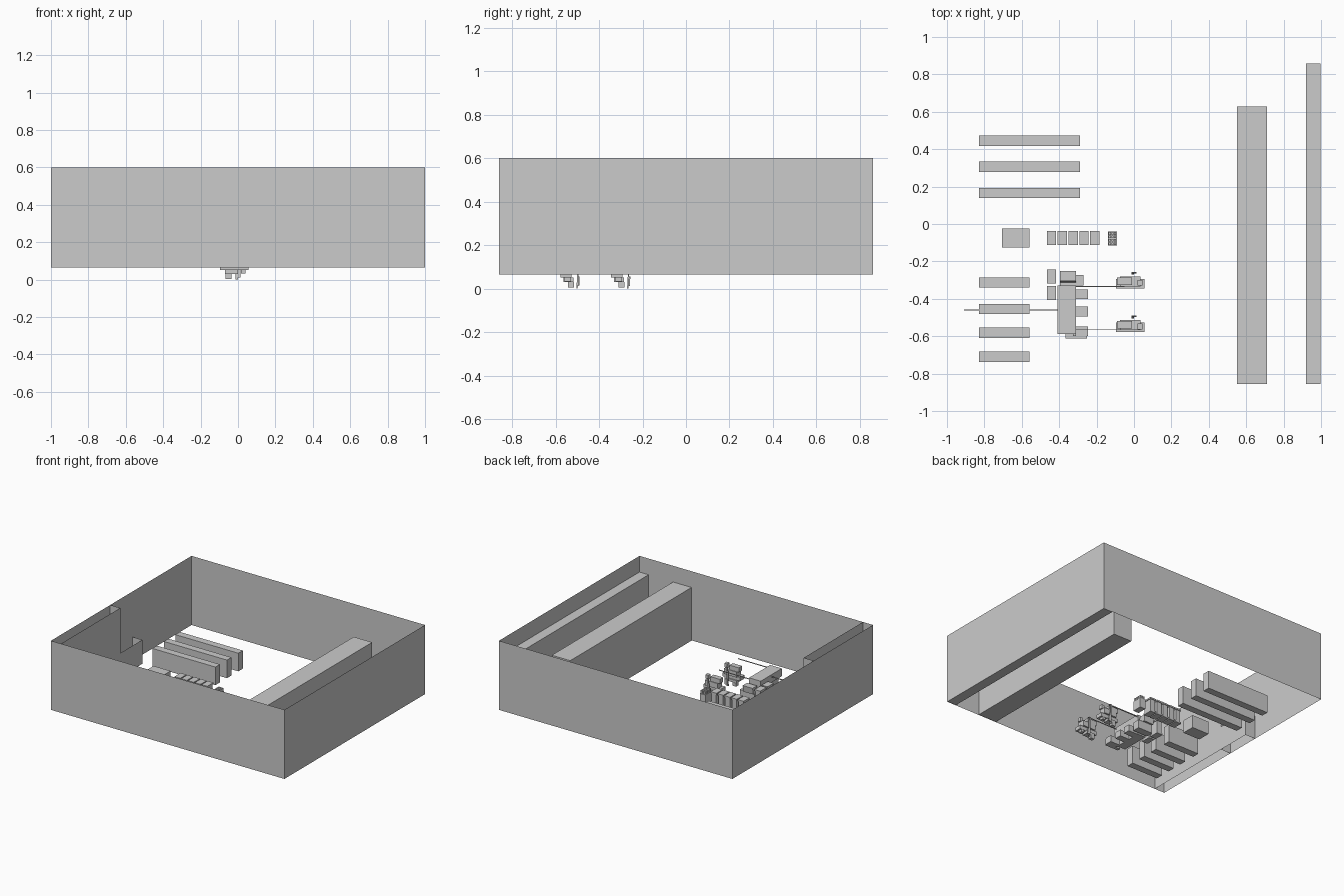
import bpy, bmesh

if "Cube" in bpy.data.objects:
    bpy.data.objects.remove(bpy.data.objects["Cube"])

FLOOR, TOP = 0.065, 0.60


def obj_from_bm(name, bm):
    mesh = bpy.data.meshes.new(name)
    bm.to_mesh(mesh)
    bm.free()
    ob = bpy.data.objects.new(name, mesh)
    bpy.context.collection.objects.link(ob)
    return ob


def box(name, x0, x1, y0, y1, z0, z1, tilt=0.0):
    bm = bmesh.new()
    bmesh.ops.create_cube(bm, size=1)
    for v in bm.verts:
        v.co.x = x0 + (x1 - x0) * (v.co.x + 0.5)
        v.co.y = y0 + (y1 - y0) * (v.co.y + 0.5)
        v.co.z = z0 + (z1 - z0) * (v.co.z + 0.5)
        v.co.y += tilt * (v.co.z - z0)
    return obj_from_bm(name, bm)


def sheet_wall(name, path, z0, z1, closed=False):
    """Thin sheet standing along a plan path."""
    bm = bmesh.new()
    lo = [bm.verts.new((x, y, z0)) for x, y in path]
    hi = [bm.verts.new((x, y, z1)) for x, y in path]
    n = len(path)
    for i in range(n if closed else n - 1):
        j = (i + 1) % n
        bm.faces.new((lo[i], lo[j], hi[j], hi[i]))
    return obj_from_bm(name, bm)


def cabinet(name, x0, y0, w=0.05, d=0.075, h=0.115):
    """Small cabinet with a plinth and a slightly inset body."""
    e = 0.005
    box(name + "_plinth", x0, x0 + w, y0, y0 + d, FLOOR, FLOOR + 0.012)
    box(name + "_body", x0 + e, x0 + w - e, y0 + e, y0 + d - e, FLOOR + 0.012, FLOOR + h - 0.012)
    box(name + "_lid", x0, x0 + w, y0, y0 + d, FLOOR + h - 0.012, FLOOR + h)


# Outer walls, open at top and bottom
sheet_wall("outer_walls", [(-1, -0.86), (1, -0.86), (1, 0.86), (-1, 0.86)], FLOOR, TOP, True)

# Inner lining of the left wall: tall part, then a low sill
sheet_wall("inner_left_wall", [(-0.914, -0.86), (-0.914, -0.135), (-1, -0.135)], FLOOR, TOP)
sheet_wall("inner_left_sill", [(-0.914, -0.135), (-0.914, 0.135), (-1, 0.135)], FLOOR, 0.25)

# Long units on the right
box("right_wall_unit", 0.92, 0.998, -0.856, 0.858, FLOOR, 0.477)
box("long_aisle_unit", 0.552, 0.71, -0.856, 0.628, FLOOR, 0.477)

# Shelf rows, back and front
for i, y in enumerate((0.138, 0.279, 0.418)):
    box(f"back_shelf_{i}", -0.83, -0.29, y, y + 0.055, FLOOR, 0.205)
for i, y in enumerate((-0.737, -0.609, -0.482, -0.34)):
    box(f"front_shelf_{i}", -0.83, -0.56, y, y + 0.055, FLOOR, 0.205)
box("square_stand", -0.706, -0.56, -0.125, -0.025, FLOOR, 0.165)

# Row of cabinets and the two beside the counter
for i in range(5):
    cabinet(f"cabinet_{i}", -0.466 + i * 0.058, -0.113)
for i, y in enumerate((-0.407, -0.318)):
    cabinet(f"side_cabinet_{i}", -0.466, y)

# Rack with small stacked trays
box("rack_base", -0.138, -0.091, -0.115, -0.04, FLOOR, FLOOR + 0.075)
for i in range(3):
    for j in range(4):
        x, y = -0.135 + i * 0.0145, -0.112 + j * 0.018
        box(f"rack_tray_{i}_{j}", x, x + 0.011, y, y + 0.014, FLOOR + 0.075, FLOOR + 0.10)

# Central counter with canopy and seats
box("counter_base", -0.395, -0.325, -0.57, -0.345, FLOOR, 0.15)
box("counter_top", -0.41, -0.31, -0.587, -0.328, 0.15, 0.21)
box("end_cabinet", -0.395, -0.27, -0.33, -0.272, FLOOR, 0.13)
box("end_screen", -0.395, -0.31, -0.312, -0.258, 0.13, 0.18, 0.15)
for i, y in enumerate((-0.402, -0.495, -0.6)):
    box(f"seat_{i}", -0.31, -0.245, y, y + 0.053, FLOOR, 0.115)
    box(f"seat_back_{i}", -0.325, -0.31, y, y + 0.053, FLOOR, 0.15)
box("low_crate", -0.365, -0.25, -0.613, -0.588, FLOOR, 0.115)

# Thin rails
box("rail_left", -0.91, -0.41, -0.463, -0.457, 0.192, 0.198)
for i, y in enumerate((-0.568, -0.337)):
    box(f"rail_right_{i}", -0.31, -0.05, y, y + 0.005, 0.195, 0.2)

# Two matching machines whose feet reach below the wall base
for i, y in enumerate((-0.578, -0.345)):
    n = f"machine_{i}_"
    box(n + "tray", -0.095, 0.055, y, y + 0.052, 0.05, 0.078)
    box(n + "body", -0.075, 0.035, y + 0.012, y + 0.065, 0.078, 0.12)
    box(n + "head", -0.09, -0.01, y + 0.02, y + 0.06, 0.12, 0.155)
    box(n + "arm", 0.02, 0.045, y + 0.015, y + 0.045, 0.12, 0.15)
    box(n + "hopper", -0.07, 0.0, y + 0.015, y + 0.06, 0.03, 0.05)
    box(n + "foot", -0.068, -0.035, y + 0.035, y + 0.062, 0.004, 0.03)
    box(n + "side_bracket", 0.015, 0.04, y + 0.02, y + 0.05, 0.032, 0.05)
    box(n + "post", -0.014, 0.0, y + 0.074, y + 0.08, 0.0, 0.15, 0.06)
    box(n + "handle", -0.008, 0.014, y + 0.08, y + 0.087, 0.012, 0.055, 0.05)
